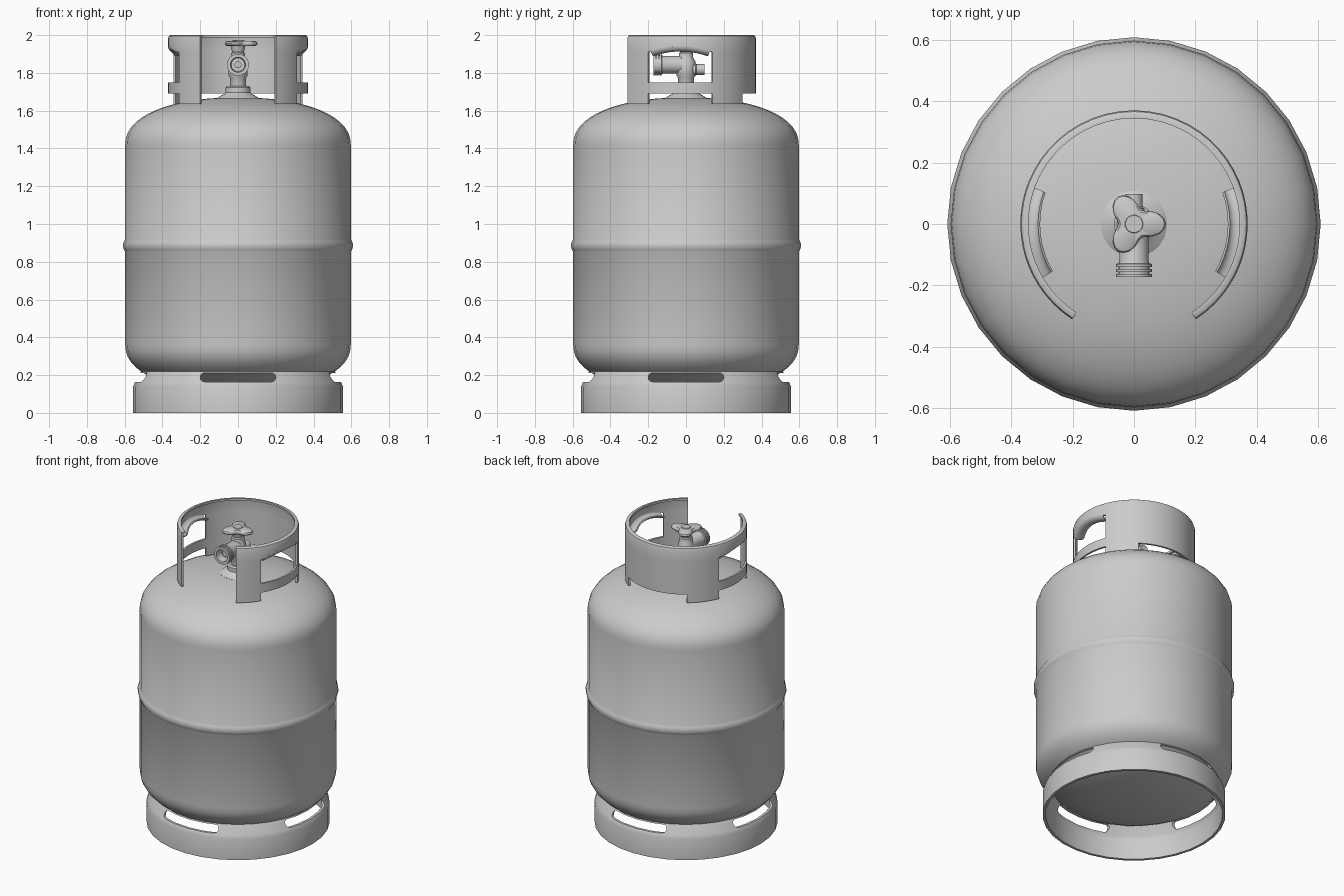
import bpy, bmesh
from math import sin, cos, pi, radians
from mathutils import Matrix

if "Cube" in bpy.data.objects:
    bpy.data.objects.remove(bpy.data.objects["Cube"])


def finish(name, bm, angle=35, recalc=True):
    bmesh.ops.remove_doubles(bm, verts=bm.verts, dist=1e-5)
    if recalc:
        bmesh.ops.recalc_face_normals(bm, faces=bm.faces)
    me = bpy.data.meshes.new(name)
    bm.to_mesh(me)
    bm.free()
    ob = bpy.data.objects.new(name, me)
    bpy.context.collection.objects.link(ob)
    bpy.ops.object.select_all(action='DESELECT')
    ob.select_set(True)
    bpy.context.view_layer.objects.active = ob
    if angle:
        bpy.ops.object.shade_smooth_by_angle(angle=radians(angle))
    return ob


def lathe(name, profile, segs=32, closed=False, mat=None, shape=None):
    """Spin (r, z) points round z; shape(angle) can scale the radius."""
    bm = bmesh.new()
    rings = []
    for r, z in profile:
        ring = []
        for i in range(segs):
            a = 2 * pi * i / segs
            k = r * (shape(a) if shape else 1)
            ring.append(bm.verts.new((k * cos(a), k * sin(a), z)))
        rings.append(ring)
    n = len(rings)
    for j in range(n if closed else n - 1):
        p, q = rings[j], rings[(j + 1) % n]
        for i in range(segs):
            k = (i + 1) % segs
            bm.faces.new((p[i], p[k], q[k], q[i]))
    if mat:
        bm.transform(mat)
    return finish(name, bm)


def curved_sheet(name, angles, rows, keep, lift, thickness):
    """Sheet on a cylinder (angle from the front), mirrored in x and thickened."""
    bm = bmesh.new()
    grid = [[bm.verts.new((r * sin(t), -r * cos(t), z + lift(t, j))) for t in angles]
            for j, (r, z) in enumerate(rows)]
    for j in range(len(rows) - 1):
        for i in range(len(angles) - 1):
            if keep((angles[i] + angles[i + 1]) / 2, j):
                bm.faces.new((grid[j][i], grid[j][i + 1], grid[j + 1][i + 1], grid[j + 1][i]))
    bmesh.ops.delete(bm, geom=[v for v in bm.verts if not v.link_faces], context='VERTS')
    ob = finish(name, bm, 0, recalc=False)
    ob.modifiers.new("mirror", 'MIRROR')
    s = ob.modifiers.new("thickness", 'SOLIDIFY')
    s.thickness, s.offset = thickness, -1
    for m in ("mirror", "thickness"):
        bpy.ops.object.modifier_apply(modifier=m)
    bpy.ops.object.shade_smooth_by_angle(angle=radians(35))
    return ob


def span(a, b, n):
    return [radians(a + (b - a) * i / n) for i in range(n)]


# Tank: domed ends, straight wall, raised bead at the middle seam
R, H, P = 0.597, 0.25, 2 / 2.2
dome = [(R * cos(t) ** P, H * sin(t) ** P) for t in [pi / 2 * i / 14 for i in range(14)]] + [(0, H)]
bead = [(R, 0.853), (0.603, 0.863), (0.608, 0.877), (0.608, 0.895), (0.603, 0.909), (R, 0.919)]
lathe("tank", [(r, 0.36 - h) for r, h in reversed(dome)] + bead + [(r, 1.42 + h) for r, h in dome])

# Foot ring with four rounded slots
foot = lathe("foot_ring", [(0.555, 0), (0.555, 0.14), (0.547, 0.16), (0.508, 0.228),
                           (0.495, 0.222), (0.533, 0.155), (0.54, 0.138), (0.537, 0)], closed=True)
cutters = []
for k in range(2):
    bm = bmesh.new()
    h = 0.0235
    pts = [(s * (0.2 - h + h * cos(a)), 0.188 + s * h * sin(a))
           for s in (1, -1) for a in [pi * (i / 8 - 0.5) for i in range(9)]]
    face = bm.faces.new([bm.verts.new((x, -0.8, z)) for x, z in pts])
    new = bmesh.ops.extrude_face_region(bm, geom=[face])["geom"]
    bmesh.ops.translate(bm, vec=(0, 1.6, 0), verts=[v for v in new if isinstance(v, bmesh.types.BMVert)])
    bm.transform(Matrix.Rotation(k * pi / 2, 4, 'Z'))
    cut = finish("slot_cutter", bm, 0)
    cut.hide_render = True
    cutters.append(cut)
bpy.ops.object.select_all(action='DESELECT')
foot.select_set(True)
bpy.context.view_layer.objects.active = foot
for cut in cutters:
    m = foot.modifiers.new("slot", 'BOOLEAN')
    m.object, m.operation, m.solver = cut, 'DIFFERENCE', 'EXACT'
    bpy.ops.object.modifier_apply(modifier=m.name)
    bpy.data.objects.remove(cut)
bpy.ops.object.shade_smooth_by_angle(angle=radians(35))

# Collar: four legs, two hand windows, open front, inward top rim
W0, W1 = radians(57.3), radians(112.2)


def arch(t):
    u = (t - (W0 + W1) / 2) / ((W1 - W0) / 2)
    return -0.03 * u * u if abs(u) <= 1.001 else -0.03


def keep(t, j):
    window = W0 < t < W1
    if j == 0:
        return not window and t < radians(144.2)
    return not (window and j == 2)


angles = span(33, 57.3, 4) + span(57.3, 112.2, 10) + span(112.2, 144.2, 5) + span(144.2, 180, 5) + [pi]
rows = [(0.37, 1.635), (0.37, 1.69), (0.37, 1.75), (0.37, 1.94),
        (0.37, 1.983), (0.366, 1.995), (0.358, 2.0), (0.344, 2.0)]
curved_sheet("collar", angles, rows, keep, lambda t, j: arch(t) if j == 3 else 0, 0.013)

# Hand grips: curled lip on the top edge of each window
curl = [(0.337 + 0.033 * cos(a), 1.94 + 0.027 * sin(a)) for a in [-pi * (0.9 - 0.1 * i) for i in range(10)]]
curved_sheet("hand_grip", span(60, 109.5, 10) + [radians(109.5)], curl,
             lambda t, j: True, lambda t, j: arch(t), 0.008)

# Valve: boss on the dome, hex nut, stem and body
lathe("valve_boss", [(0.108, 1.645), (0.108, 1.668), (0.095, 1.677), (0.07, 1.69), (0.058, 1.702), (0, 1.702)])
lathe("valve_nut", [(0, 1.695), (0.066, 1.695), (0.066, 1.722), (0.056, 1.73), (0, 1.73)], 16)
lathe("valve_body", [(0, 1.72), (0.043, 1.72), (0.043, 1.775), (0.05, 1.785), (0.05, 1.86),
                     (0.038, 1.88), (0.038, 1.905), (0.024, 1.915), (0.02, 1.95), (0, 1.95)], 20)

# Outlet facing the front: ribbed end with a recessed mouth
out = [(0, 0), (0.047, 0), (0.047, 0.12), (0.05, 0.128)]
for y in (0.13, 0.146, 0.162):
    out += [(0.058, y), (0.058, y + 0.01), (0.051, y + 0.01), (0.051, y + 0.016)]
out = out[:-2] + [(0.04, 0.172), (0.036, 0.12), (0.018, 0.12), (0.018, 0.14), (0, 0.14)]
lathe("valve_outlet", out, 20, mat=Matrix.Translation((0, 0, 1.843)) @ Matrix.Rotation(pi / 2, 4, 'X'))

# Relief plug facing the back
lathe("relief_plug", [(0, 0), (0.034, 0), (0.034, 0.05), (0.028, 0.055), (0.028, 0.097), (0, 0.097)], 16,
      mat=Matrix.Translation((0, 0, 1.818)) @ Matrix.Rotation(-pi / 2, 4, 'X'))

# Three-lobed hand knob and its hub
lathe("knob", [(0, 1.942), (0.85, 1.942), (0.97, 1.948), (1, 1.955), (0.96, 1.964), (0.85, 1.969), (0, 1.971)],
      36, shape=lambda a: 0.078 + 0.026 * cos(3 * a))
lathe("knob_hub", [(0, 1.905), (0.03, 1.905), (0.04, 1.945), (0.028, 1.974), (0, 1.974)], 20)
